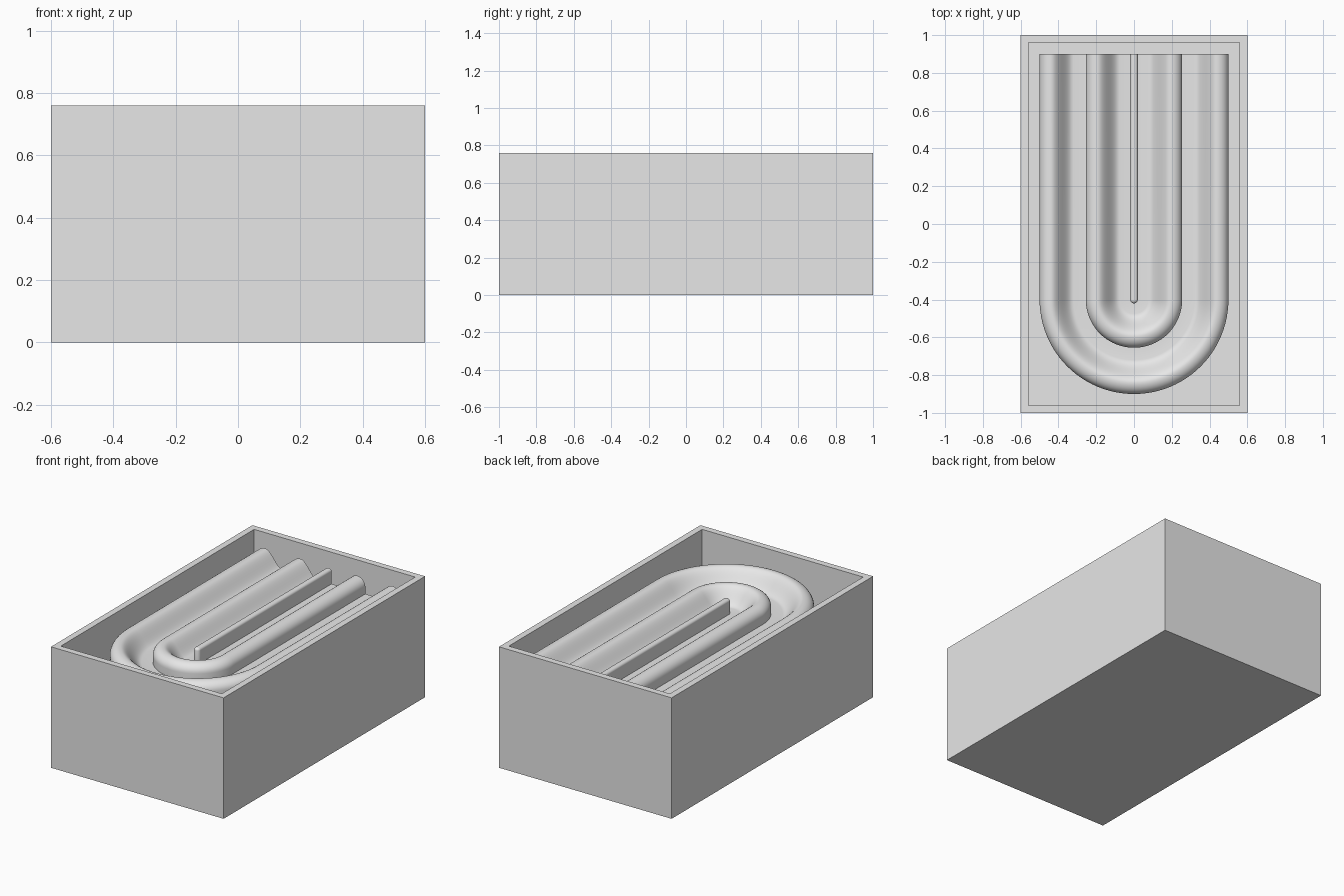
import bpy, bmesh, math

cube = bpy.data.objects.get("Cube")
if cube:
    bpy.data.objects.remove(cube, do_unlink=True)

grey = bpy.data.materials.new("light_grey")
grey.use_nodes = True
grey.diffuse_color = (0.8, 0.8, 0.8, 1)
grey.node_tree.nodes["Principled BSDF"].inputs["Base Color"].default_value = (0.8, 0.8, 0.8, 1)

HEIGHT, FLOOR, RIDGE, VALLEY = 0.76, 0.06, 0.695, 0.595
BACK, BEND = 0.9, -0.4


def make_object(name, bm):
    bmesh.ops.recalc_face_normals(bm, faces=bm.faces)
    mesh = bpy.data.meshes.new(name)
    bm.to_mesh(mesh)
    bm.free()
    mesh.materials.append(grey)
    obj = bpy.data.objects.new(name, mesh)
    bpy.context.collection.objects.link(obj)
    return obj


# Open box: the top face is inset for the rim, then pushed down
bm = bmesh.new()
bmesh.ops.create_cube(bm, size=1)
for v in bm.verts:
    v.co = (v.co.x * 1.2, v.co.y * 2, (v.co.z + 0.5) * HEIGHT)
top = max(bm.faces, key=lambda f: f.calc_center_median().z)
bmesh.ops.inset_region(bm, faces=[top], thickness=0.057)
cavity = bmesh.ops.extrude_face_region(bm, geom=[top])["geom"]
for v in [g for g in cavity if isinstance(g, bmesh.types.BMVert)]:
    v.co.z = FLOOR
if top.is_valid:
    bm.faces.remove(top)
make_object("open_box", bm)


# Cross-section of one ridge and the valley inside it
def lobe(radius):
    side, crown = 0.06, 0.055
    pts = []
    for i in range(9):
        a = math.pi / 2 * i / 8
        pts.append((radius - side + side * math.cos(a), RIDGE - crown + crown * math.sin(a)))
    for i in range(1, 13):
        t = i / 12
        z = VALLEY + (RIDGE - VALLEY) * (1 + math.cos(math.pi * t)) / 2
        pts.append((radius - side - 2 * side * t, z))
    return pts


profile = [(0.5, FLOOR)] + lobe(0.5) + [(0.255, VALLEY)] + lobe(0.255) + [(0.02, VALLEY)]
# Thin central fin with a rounded top
for i in range(5):
    a = math.pi / 2 * i / 4
    profile.append((0.02 * math.cos(a), 0.675 + 0.015 * math.sin(a)))

# Sweep the section down one arm, round the bend and back up
stations = [(math.pi, BACK)]
stations += [(math.pi + math.pi * i / 48, BEND) for i in range(49)]
stations += [(2 * math.pi, BACK)]

bm = bmesh.new()
rows = [[bm.verts.new((r * math.cos(a), y + r * math.sin(a), z)) for r, z in profile]
        for a, y in stations]
for one, two in zip(rows, rows[1:]):
    for i in range(len(profile) - 1):
        bm.faces.new((one[i], one[i + 1], two[i + 1], two[i]))
# Flat end of both arms
bm.faces.new(rows[0] + rows[-1][-2::-1])
bmesh.ops.remove_doubles(bm, verts=bm.verts, dist=0.0001)
track = make_object("u_shaped_ridges", bm)

bpy.ops.object.select_all(action='DESELECT')
track.select_set(True)
bpy.context.view_layer.objects.active = track
bpy.ops.object.shade_smooth_by_angle(angle=math.radians(40))
